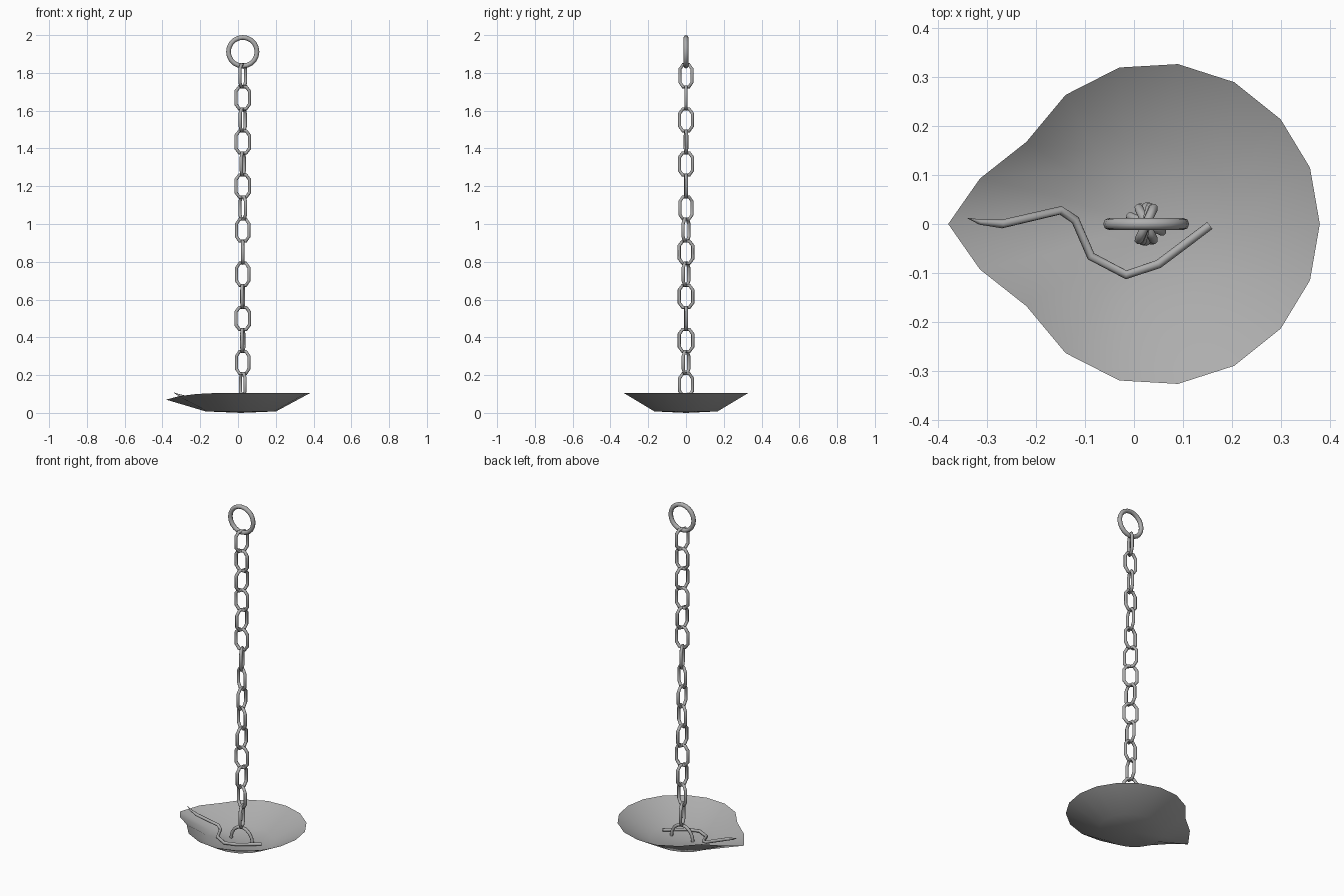
import bpy, bmesh
from math import cos, sin, pi, radians

cube = bpy.data.objects.get("Cube")
if cube:
    bpy.data.objects.remove(cube, do_unlink=True)

metal = bpy.data.materials.new("grey metal")
metal.use_nodes = True
GREY = (0.42, 0.42, 0.42, 1)
metal.diffuse_color = GREY
metal.node_tree.nodes["Principled BSDF"].inputs["Base Color"].default_value = GREY

CHAIN_X = 0.025


def add_mesh(name, mesh):
    obj = bpy.data.objects.new(name, mesh)
    bpy.context.collection.objects.link(obj)
    mesh.materials.clear()
    mesh.materials.append(metal)
    return obj


def tube(name, points, radius, closed=False, tips=None, resolution=2):
    """Round rod swept along a path, turned into a smooth mesh."""
    curve = bpy.data.curves.new(name + " path", "CURVE")
    curve.dimensions = "3D"
    curve.bevel_depth = radius
    curve.bevel_resolution = resolution
    curve.use_fill_caps = not closed
    spline = curve.splines.new("POLY")
    spline.points.add(len(points) - 1)
    for i, p in enumerate(points):
        spline.points[i].co = (*p, 1)
        spline.points[i].radius = tips[i] if tips else 1
    spline.use_cyclic_u = closed
    helper = bpy.data.objects.new(name + " path", curve)
    bpy.context.collection.objects.link(helper)
    bpy.context.view_layer.update()
    depsgraph = bpy.context.evaluated_depsgraph_get()
    mesh = bpy.data.meshes.new_from_object(helper.evaluated_get(depsgraph))
    bpy.data.objects.remove(helper, do_unlink=True)
    for face in mesh.polygons:
        face.use_smooth = True
    mesh.name = name
    return add_mesh(name, mesh)


# Dish: half of the rim, mirrored, sloping down to a round floor
half_rim = [(-0.38, 0, 0.07), (-0.315, 0.093, 0.088), (-0.22, 0.168, 0.1),
            (-0.14, 0.264, 0.104), (-0.03, 0.32, 0.104), (0.09, 0.327, 0.104),
            (0.205, 0.29, 0.104), (0.3, 0.214, 0.104), (0.36, 0.115, 0.104),
            (0.38, 0, 0.104)]
rim = half_rim + [(x, -y, z) for x, y, z in half_rim[-2:0:-1]]
bm = bmesh.new()
top = [bm.verts.new(p) for p in rim]
count = len(rim)
floor = []
for i in range(count):
    a = pi - 2 * pi * i / count
    floor.append(bm.verts.new((0.015 + 0.187 * cos(a), 0.17 * sin(a), 0.008)))
centre = bm.verts.new((0.015, 0, 0))
for i in range(count):
    j = (i + 1) % count
    bm.faces.new((top[i], top[j], floor[j], floor[i]))
    bm.faces.new((floor[i], floor[j], centre))
bmesh.ops.recalc_face_normals(bm, faces=bm.faces)
if centre.normal.z < 0:
    bmesh.ops.reverse_faces(bm, faces=bm.faces)
for face in bm.faces:
    face.smooth = True
dish_mesh = bpy.data.meshes.new("dish")
bm.to_mesh(dish_mesh)
bm.free()
add_mesh("dish", dish_mesh)

# Wick lying in the dish, its tapered tip resting over the spout
wick = [(-0.34, 0.012, 0.108), (-0.315, 0.004, 0.095), (-0.27, 0, 0.08),
        (-0.15, 0.028, 0.04), (-0.12, 0.008, 0.03), (-0.088, -0.066, 0.022),
        (-0.016, -0.104, 0.02), (0.05, -0.082, 0.02), (0.155, -0.003, 0.02)]
tube("wick", wick, 0.009, tips=[0.1, 0.6] + [1] * 7)

# Arched handle in the middle of the dish
arch = [(CHAIN_X + 0.07 * cos(pi * i / 8), 0, 0.005 + 0.08 * sin(pi * i / 8))
        for i in range(9)]
tube("dish_handle", arch, 0.009)

# Chain of cut-cornered links, each turned roughly a quarter from the last
quarter = [(0.036, 0.034), (0.018, 0.0585)]
outline = (quarter + [(-x, z) for x, z in quarter[::-1]]
           + [(-x, -z) for x, z in quarter] + [(x, -z) for x, z in quarter[::-1]])
turns = [65, 0, 68, 5, 77, 3, 115, -25, 90, -24, 83, 3, 82, -24, 110]
for n, turn in enumerate(turns):
    a, height = radians(turn), 1.785 - 0.1168 * n
    path = [(CHAIN_X + x * cos(a), x * sin(a), height + z) for x, z in outline]
    tube(f"chain_link_{n + 1}", path, 0.009, closed=True)

# Hanging ring
ring = [(CHAIN_X + 0.0755 * cos(2 * pi * i / 20), 0, 1.912 + 0.0755 * sin(2 * pi * i / 20))
        for i in range(20)]
tube("hanging_ring", ring, 0.0125, closed=True)
